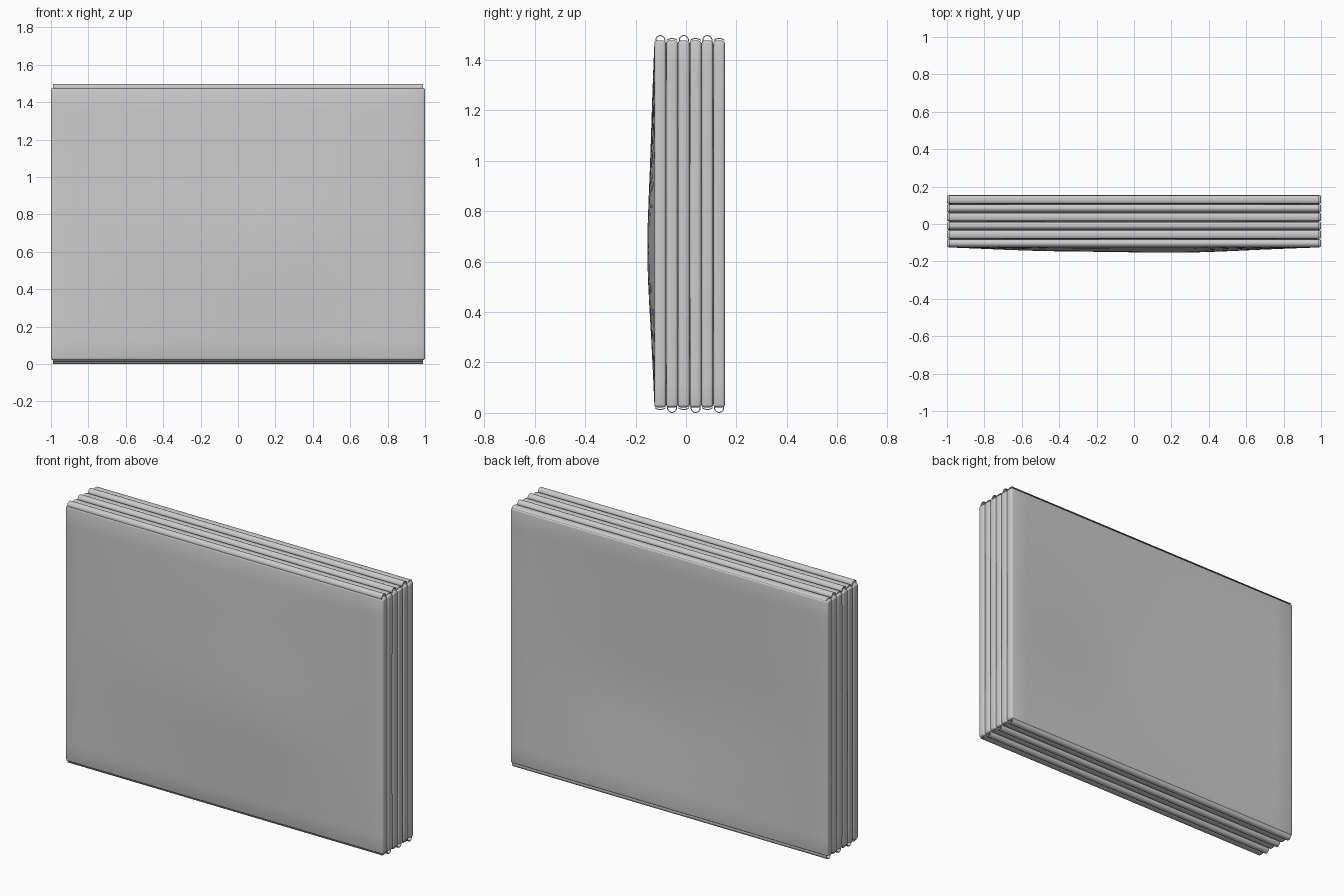
import bpy, bmesh, math

cube = bpy.data.objects.get("Cube")
if cube:
    bpy.data.objects.remove(cube, do_unlink=True)

PANELS = 6
PITCH = 0.0467          # spacing of the folded layers
FIRST_Y = -0.102        # centre of the front layer
LOW, HIGH = 0.022, 1.476

grey = bpy.data.materials.new("soft grey")
grey.use_nodes = True
colour = (0.6, 0.6, 0.6, 1)
grey.diffuse_color = colour
grey.node_tree.nodes["Principled BSDF"].inputs["Base Color"].default_value = colour


def finish(name, bm):
    mesh = bpy.data.meshes.new(name)
    bmesh.ops.recalc_face_normals(bm, faces=bm.faces)
    bm.to_mesh(mesh)
    bm.free()
    mesh.materials.append(grey)
    mesh.shade_smooth()
    obj = bpy.data.objects.new(name, mesh)
    bpy.context.collection.objects.link(obj)
    return obj


def sag(x, v):
    # gentle uneven bulge towards the front, zero along the rim
    window = (1 - x * x) * (1 - v * v)
    right = math.exp(-((x - 0.3) ** 2 + (v + 0.2) ** 2) * 5)
    left = math.exp(-((x + 0.55) ** 2 + (v + 0.1) ** 2) * 6)
    return window * (0.017 + 0.014 * right + 0.009 * left)


def panel(name, y):
    bm = bmesh.new()
    bmesh.ops.create_grid(bm, x_segments=18, y_segments=14, size=1)
    half = (HIGH - LOW) / 2
    for vert in bm.verts:
        x, v = vert.co.x, vert.co.y
        vert.co = (x, y - sag(x, v), LOW + half * (1 + v))
    obj = finish(name, bm)
    solid = obj.modifiers.new("thickness", 'SOLIDIFY')
    solid.thickness = PITCH - 0.001
    solid.offset = 0
    bevel = obj.modifiers.new("rounded_rim", 'BEVEL')
    bevel.width = 0.011
    bevel.segments = 3
    bevel.limit_method = 'ANGLE'
    bevel.angle_limit = math.radians(50)


def strip(name, y, z, up, radius, height, start, end, wall=0.004, half=0.99):
    # curved sheet running along x, open at both ends
    bm = bmesh.new()
    steps = 20
    rows = []
    for i in range(steps + 1):
        a = math.radians(start + (end - start) * i / steps)
        row = []
        for x, w in ((-half, 0), (half, 0), (half, wall), (-half, wall)):
            row.append(bm.verts.new((x, y + (radius - w) * math.cos(a),
                                     z + up * (height - w) * math.sin(a))))
        rows.append(row)
    for a, b in zip(rows, rows[1:]):
        for k in range(4):
            n = (k + 1) % 4
            bm.faces.new((a[k], a[n], b[n], b[k]))
    bm.faces.new(rows[0])
    bm.faces.new(rows[-1])
    obj = finish(name, bm)
    for face in obj.data.polygons:
        face.use_smooth = abs(face.normal.x) < 0.5
    bpy.ops.object.select_all(action='DESELECT')
    obj.select_set(True)
    bpy.context.view_layer.objects.active = obj
    bpy.ops.object.shade_smooth_by_angle(angle=math.radians(40))


# folded layers with alternating top and bottom loops
for i in range(PANELS):
    y = FIRST_Y + PITCH * i
    panel(f"panel_{i + 1}", y)
    for edge, z, up in (("top", HIGH, 1), ("bottom", LOW, -1)):
        if (edge == "top") == (i % 2 == 0):
            strip(f"{edge}_fold_loop_{i + 1}", y, z + up * 0.002, up,
                  0.020, 0.020, -20, 200)
        else:
            strip(f"{edge}_fold_lip_{i + 1}", y, z, up, 0.022, 0.010, 0, 180)
